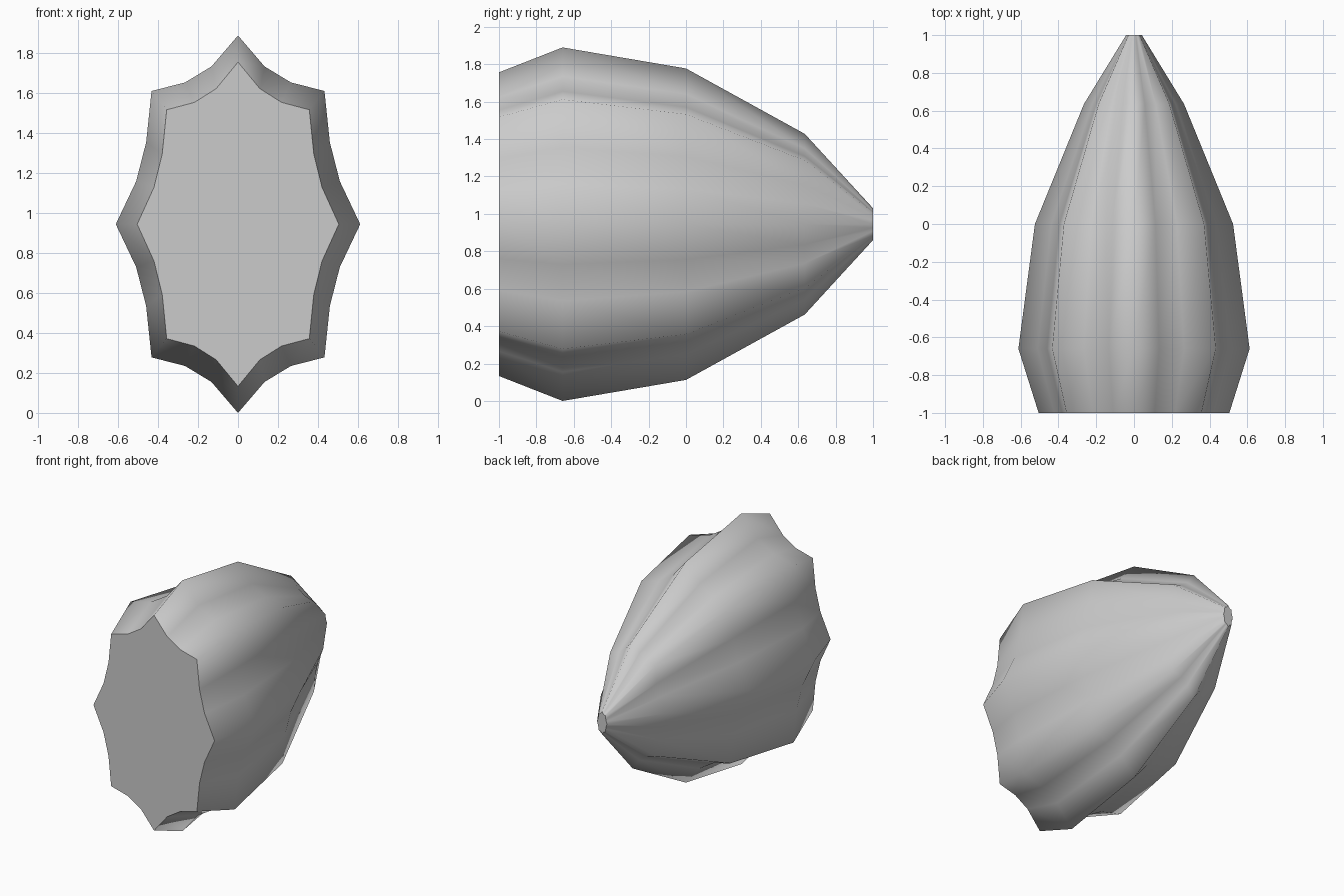
import bpy, bmesh

if "Cube" in bpy.data.objects:
    bpy.data.objects.remove(bpy.data.objects["Cube"])

# Quarter of the ribbed cross-section, from the top ridge to the side ridge (relative to centre)
QUARTER = [(0, .945), (.133, .79), (.265, .71), (.433, .667), (.46, .41), (.51, .215), (.612, 0)]
# Stations along the body: y, width scale, height scale
STATIONS = [(-1, .825, .859), (-.66, 1, 1), (0, .857, .881), (.635, .433, .511), (1, .068, .09)]
CENTRE_Z = .945

# Mirror the quarter into a full closed outline
half = QUARTER + [(x, -z) for x, z in QUARTER[-2::-1]]
outline = half + [(-x, z) for x, z in half[-2:0:-1]]

# Loft the outline through the stations
bm = bmesh.new()
rings = [[bm.verts.new((x * sx, y, CENTRE_Z + z * sz)) for x, z in outline]
         for y, sx, sz in STATIONS]
n = len(outline)
for a, b in zip(rings, rings[1:]):
    for i in range(n):
        j = (i + 1) % n
        bm.faces.new((a[i], a[j], b[j], b[i])).smooth = True

# Flat end caps with crisp rims
for ring in (rings[0], rings[-1]):
    cap = bm.faces.new(ring)
    for e in cap.edges:
        e.smooth = False
bmesh.ops.recalc_face_normals(bm, faces=bm.faces)

mesh = bpy.data.meshes.new("ribbed_pod")
bm.to_mesh(mesh)
bm.free()
pod = bpy.data.objects.new("ribbed_pod", mesh)
bpy.context.collection.objects.link(pod)

grey = bpy.data.materials.new("plain grey")
grey.diffuse_color = (.6, .6, .6, 1)
grey.use_nodes = True
grey.node_tree.nodes["Principled BSDF"].inputs["Base Color"].default_value = grey.diffuse_color
mesh.materials.append(grey)
